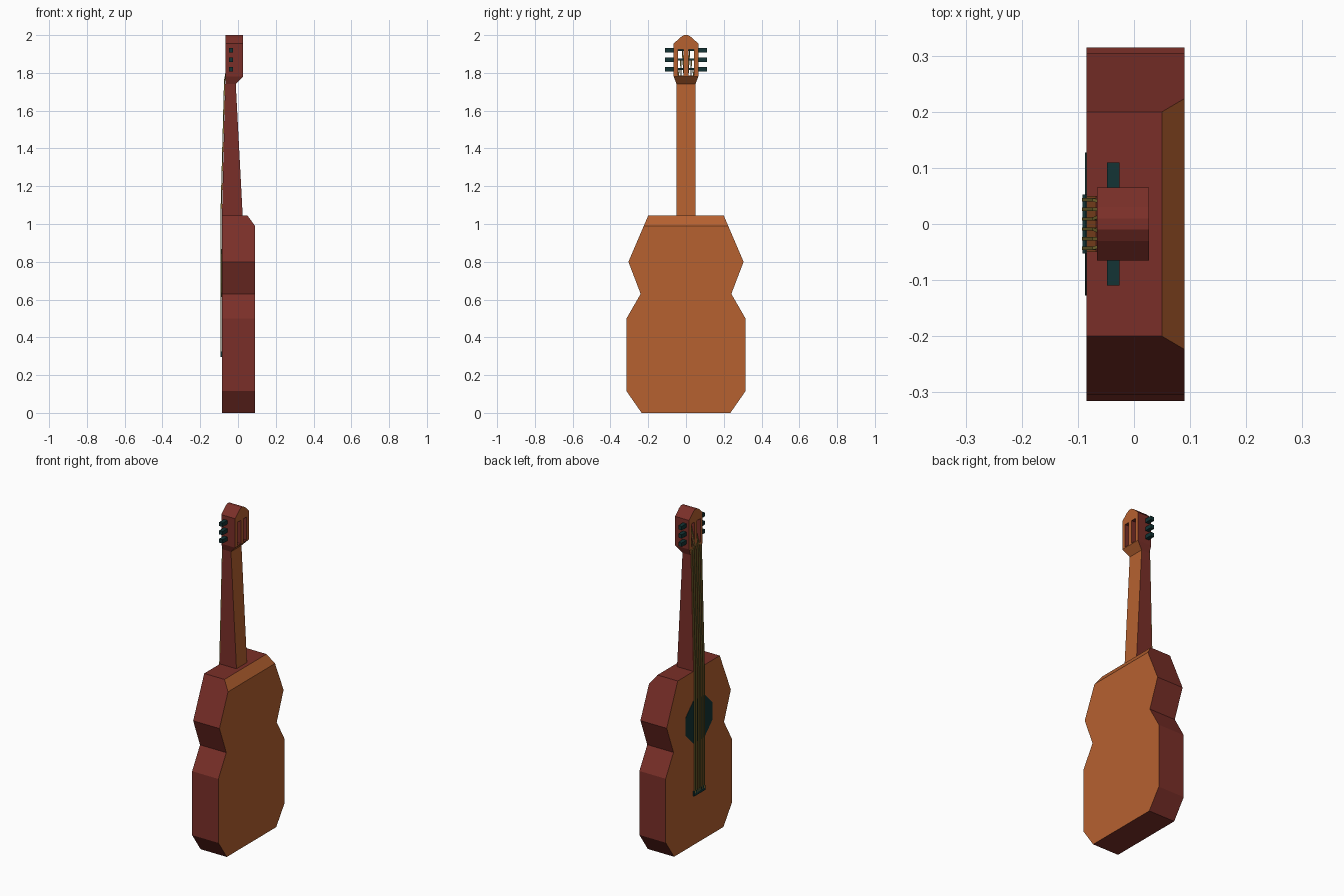
import bpy, bmesh
from mathutils import Vector

if "Cube" in bpy.data.objects:
    bpy.data.objects.remove(bpy.data.objects["Cube"])


def material(name, r, g, b):
    m = bpy.data.materials.new(name)
    lin = [((c / 255 + 0.055) / 1.055) ** 2.4 for c in (r, g, b)]
    m.diffuse_color = (*lin, 1)
    m.use_nodes = True
    m.node_tree.nodes["Principled BSDF"].inputs["Base Color"].default_value = m.diffuse_color
    return m


ORANGE = material("orange wood", 182, 97, 48)
RED = material("red brown wood", 122, 47, 40)
DARK = material("dark teal", 19, 52, 53)
STRING = material("brass string", 128, 114, 52)


def finish(name, bm, mats):
    """Two materials: the first on faces looking along x, the second on the sides."""
    bmesh.ops.recalc_face_normals(bm, faces=bm.faces)
    bm.normal_update()
    for f in bm.faces:
        f.material_index = 0 if len(mats) == 1 or abs(f.normal.x) > 0.3 else 1
    me = bpy.data.meshes.new(name)
    bm.to_mesh(me)
    bm.free()
    for m in mats:
        me.materials.append(m)
    ob = bpy.data.objects.new(name, me)
    bpy.context.collection.objects.link(ob)
    return ob


def extrude(bm, vec):
    r = bmesh.ops.extrude_face_region(bm, geom=bm.faces[:])
    vs = [g for g in r["geom"] if isinstance(g, bmesh.types.BMVert)]
    bmesh.ops.translate(bm, vec=vec, verts=vs)


def outline(half, x):
    """Mirrored (y, z) outline as one face at depth x."""
    bm = bmesh.new()
    pts = half + [(-y, z) for y, z in reversed(half)]
    bm.faces.new([bm.verts.new((x, y, z)) for y, z in pts])
    return bm


def cut(bm, co, no):
    """Slice off the side the normal points to and cap it."""
    bmesh.ops.recalc_face_normals(bm, faces=bm.faces)
    r = bmesh.ops.bisect_plane(bm, geom=bm.verts[:] + bm.edges[:] + bm.faces[:],
                               plane_co=co, plane_no=no, clear_outer=True)
    edges = [g for g in r["geom_cut"] if isinstance(g, bmesh.types.BMEdge)]
    bmesh.ops.edgeloop_fill(bm, edges=edges)


def box(name, lo, hi, mat):
    bm = bmesh.new()
    bmesh.ops.create_cube(bm, size=1)
    for v in bm.verts:
        v.co = Vector([(lo[i] + hi[i]) / 2 + v.co[i] * (hi[i] - lo[i]) for i in range(3)])
    return finish(name, bm, [mat])


# Body with the bevelled upper back edge
bm = outline([(0.235, 0), (0.315, 0.115), (0.315, 0.5), (0.24, 0.63),
              (0.305, 0.80), (0.20, 1.045)], -0.085)
extrude(bm, (0.175, 0, 0))
cut(bm, (0.05, 0, 1.045), (0.055, 0, 0.04))
finish("body", bm, [ORANGE, RED])

# Tapered neck
bm = bmesh.new()
side = [(-0.085, 1.04), (0.025, 1.04), (-0.012, 1.742), (-0.069, 1.742), (-0.068, 1.78), (-0.064, 1.78),
        (-0.064, 1.742)]
side = side[:3] + [(-0.068, 1.742)]
bm.faces.new([bm.verts.new((x, -0.05, z)) for x, z in side])
extrude(bm, (0, 0.1, 0))
finish("neck", bm, [ORANGE, RED])

# Headstock with two slots and a sloped lower back
S0, S1, Z0, Z1 = 0.012, 0.043, 1.785, 1.925
bm = outline([(0.05, 1.74), (0.065, 1.78), (0.065, 1.955), (0.03, 1.988), (0.01, 2.0)], -0.066)
for co, no in [((0, y, 0), (0, 1, 0)) for y in (-S1, -S0, S0, S1)] + \
              [((0, 0, z), (0, 0, 1)) for z in (Z0, Z1)]:
    bmesh.ops.bisect_plane(bm, geom=bm.verts[:] + bm.edges[:] + bm.faces[:],
                           plane_co=co, plane_no=no)
slots = []
for f in bm.faces:
    c = f.calc_center_median()
    if S0 < abs(c.y) < S1 and Z0 < c.z < Z1:
        slots.append(f)
bmesh.ops.delete(bm, geom=slots, context='FACES')
extrude(bm, (0.093, 0, 0))
cut(bm, (-0.012, 0, 1.74), (0.04, 0, -0.039))
finish("headstock", bm, [ORANGE, RED])

# Sound hole plate
bm = bmesh.new()
a, b = 0.127, 0.053
ring = [(a, -b), (a, b), (b, a), (-b, a), (-a, b), (-a, -b), (-b, -a), (b, -a)]
bm.faces.new([bm.verts.new((-0.087, y, 0.74 + z)) for y, z in ring])
extrude(bm, (0.004, 0, 0))
finish("sound_hole", bm, [DARK])

# Bridge
box("bridge", (-0.092, -0.053, 0.295), (-0.083, 0.053, 0.325), DARK)

# Tuning pegs: knob outside, shaft across the slot
for s in (-1, 1):
    for z in (1.82, 1.87, 1.92):
        for part, y0, y1, r in (("peg_knob", 0.064, 0.11, 0.0115), ("peg_shaft", 0.01, 0.066, 0.005)):
            ys = sorted((s * y0, s * y1))
            box(part, (-0.037 - r, ys[0], z - r), (-0.037 + r, ys[1], z + r), DARK)

# Strings: along the body, up the neck, into the slots
for s in (-1, 1):
    for y, ys, z in ((0.009, 0.019, 1.915), (0.026, 0.028, 1.865), (0.043, 0.037, 1.815)):
        path = [(-0.09, s * y, 0.31), (-0.09, s * y, 1.045),
                (-0.071, s * y, 1.76), (-0.043, s * ys, z)]
        bm = bmesh.new()
        w = 0.003
        rings = [[bm.verts.new((px + dx, py + dy, pz)) for dx, dy in
                  ((-w, -w), (w, -w), (w, w), (-w, w))] for px, py, pz in path]
        for lo, hi in zip(rings, rings[1:]):
            for i in range(4):
                j = (i + 1) % 4
                bm.faces.new((lo[i], lo[j], hi[j], hi[i]))
        bm.faces.new(rings[0])
        bm.faces.new(rings[-1])
        finish("string", bm, [STRING])
